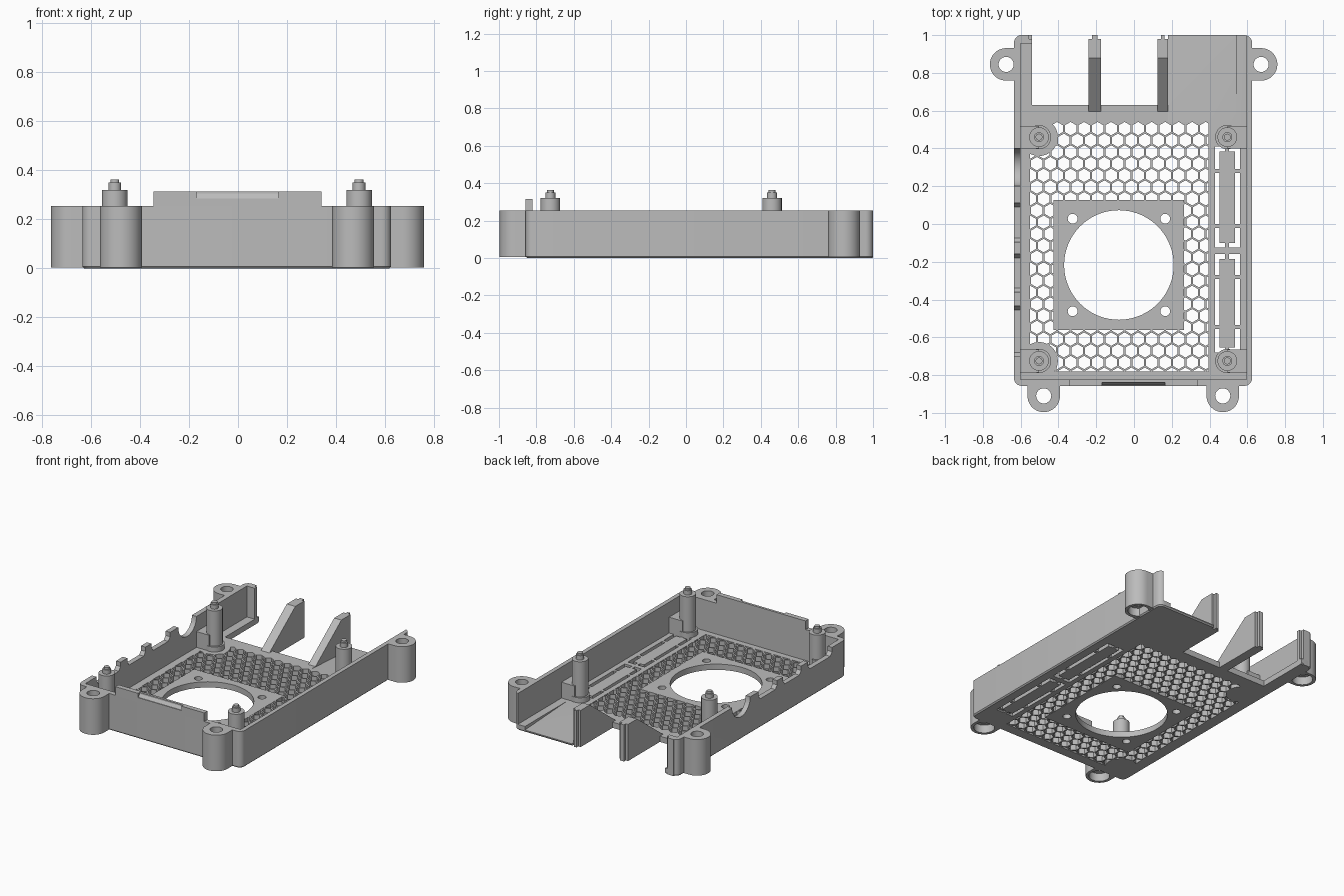
import bpy, bmesh, math
from mathutils import Matrix

if "Cube" in bpy.data.objects:
    bpy.data.objects.remove(bpy.data.objects["Cube"])

grey = bpy.data.materials.new("plain_grey")
grey.use_nodes = True
colour = (0.5, 0.5, 0.5, 1)
grey.diffuse_color = colour
grey.node_tree.nodes["Principled BSDF"].inputs["Base Color"].default_value = colour

L, R, F, B = -0.635, 0.625, -0.857, 1.0     # outer walls
WALL, FLOOR, TOP = 0.035, 0.04, 0.255


def finish(bm, name):
    bmesh.ops.recalc_face_normals(bm, faces=bm.faces)
    mesh = bpy.data.meshes.new(name)
    bm.to_mesh(mesh)
    bm.free()
    mesh.materials.append(grey)
    obj = bpy.data.objects.new(name, mesh)
    bpy.context.collection.objects.link(obj)
    return obj


def add_prism(bm, pts, z0, z1):
    face = bm.faces.new([bm.verts.new((x, y, z0)) for x, y in pts])
    out = bmesh.ops.extrude_face_region(bm, geom=[face])
    verts = [v for v in out["geom"] if isinstance(v, bmesh.types.BMVert)]
    bmesh.ops.translate(bm, verts=verts, vec=(0, 0, z1 - z0))


def prism(name, pts, z0, z1):
    bm = bmesh.new()
    add_prism(bm, pts, z0, z1)
    return finish(bm, name)


def rect(x0, x1, y0, y1):
    return [(x0, y0), (x1, y0), (x1, y1), (x0, y1)]


def box(name, x0, x1, y0, y1, z0, z1):
    return prism(name, rect(x0, x1, y0, y1), z0, z1)


def arc(cx, cy, r, start=0, sweep=360, n=40):
    count = n if sweep == 360 else n + 1
    angles = [math.radians(start + sweep * i / n) for i in range(count)]
    return [(cx + r * math.cos(a), cy + r * math.sin(a)) for a in angles]


def side_prism(name, yz, x0, x1):
    """Profile in the y-z plane, extruded along x."""
    obj = prism(name, yz, x0, x1)
    obj.data.transform(Matrix(((0, 0, 1, 0), (1, 0, 0, 0), (0, 1, 0, 0), (0, 0, 0, 1))))
    return obj


def cut(obj, *cutters):
    for cutter in cutters:
        mod = obj.modifiers.new("cut", "BOOLEAN")
        mod.operation, mod.solver, mod.object = "DIFFERENCE", "EXACT", cutter
        graph = bpy.context.evaluated_depsgraph_get()
        mesh = bpy.data.meshes.new_from_object(obj.evaluated_get(graph))
        obj.modifiers.clear()
        obj.data = mesh
        bpy.data.objects.remove(cutter)
    return obj


# Tray shell with rounded corners and a fine chamfer underneath
c = 0.04
outline = (arc(R - c, B - c, c, 0, 90, 6) + arc(L + c, B - c, c, 90, 90, 6)
           + arc(L + c, F + c, c, 180, 90, 6) + arc(R - c, F + c, c, 270, 90, 6))
shell = prism("tray_shell", outline, 0, TOP)
bm = bmesh.new()
bm.from_mesh(shell.data)
edges = [e for e in bm.edges if all(v.co.z < 0.001 for v in e.verts)]
bmesh.ops.bevel(bm, geom=edges, offset=0.008, segments=1, affect="EDGES")
bm.to_mesh(shell.data)
bm.free()

HX0, HX1, HY0, HY1 = -0.55, 0.395, -0.78, 0.54     # vent window
cut(shell,
    box("cavity", L + WALL, R - 0.03, F + WALL, 1.2, FLOOR, 1),
    box("rear_notch", -0.54, 0.18, 0.63, 1.2, -1, 1),
    box("vent_window", HX0, HX1, HY0, HY1, -1, 1),
    side_prism("ramp_cut", [(0.54, FLOOR), (1.1, 0.01), (1.1, 0.2), (0.54, 0.2)], 0.18, 0.54))

# Port notches in the side wall
for y0, y1 in ((-0.095, 0.11), (-0.36, -0.16), (-0.70, -0.435)):
    s = 0.02
    cut(shell, side_prism("port_cut", [(y0 + s, TOP - 0.055), (y1 - s, TOP - 0.055), (y1, TOP - 0.03),
                                       (y1, 1), (y0, 1), (y0, TOP - 0.03)], L - 0.1, L + 0.1))
cut(shell, side_prism("jack_cut", arc(0.3, TOP, 0.1), L - 0.1, L + 0.1))

# Long slots with tied islands
for y0, y1, ties in ((-0.125, 0.41, (0.28, -0.01)), (-0.68, -0.16, (-0.28, -0.545))):
    cut(shell, box("slot_cut", 0.43, 0.56, y0, y1, -1, 1))
    box("slot_island", 0.452, 0.535, y0 + 0.025, y1 - 0.025, 0, FLOOR)
    for y in ties:
        box("slot_tie", 0.425, 0.565, y - 0.01, y + 0.01, 0, FLOOR)
    for y in (y0, y1):
        box("slot_end_tie", 0.483, 0.503, y - 0.03, y + 0.03, 0, FLOOR)

# Hexagon vent panel
panel = box("vent_panel", HX0, HX1, HY0, HY1, 0, FLOOR)
bm = bmesh.new()
pitch = 0.0715
for row in range(22):
    y = 0.505 - row * pitch * 0.866
    for col in range(15):
        x = HX0 + (col + 0.5 * (row % 2)) * pitch
        add_prism(bm, arc(x, y, 0.0355, 30, 360, 6), -0.1, 0.1)
cut(panel, finish(bm, "hexagon_cut"))

# Fan mount plate
fx, fy = -0.08, -0.217
fan = box("fan_plate", -0.425, 0.265, -0.56, 0.127, 0, FLOOR)
cut(fan, prism("fan_cut", arc(fx, fy, 0.29, n=72), -1, 1))
for sx in (-1, 1):
    for sy in (-1, 1):
        cut(fan, prism("screw_cut", arc(fx + sx * 0.245, fy + sy * 0.245, 0.026, n=20), -1, 1))
# the vent panel must also be open beneath the plate
cut(panel, box("fan_window", -0.42, 0.26, -0.555, 0.122, -1, 1))

# Standoffs with wall braces
for x, wall in ((-0.503, L + 0.01), (0.494, R - 0.01)):
    for y in (-0.725, 0.46):
        out = 1 if x > 0 else -1
        if out < 0:
            prism("standoff_pad", arc(x, y, 0.1), 0, FLOOR)
        prism("standoff_base", arc(x, y, 0.064), 0.01, 0.075)
        lo, hi = sorted((x, wall))
        box("standoff_brace", lo, hi, y - 0.06, y + 0.06, 0.01, 0.15)
        prism("standoff_post", arc(x, y, 0.052), 0.01, 0.32)
        prism("standoff_pin", arc(x, y, 0.026, n=24), 0.31, 0.35)
        prism("standoff_tip", arc(x, y, 0.018, n=24), 0.345, 0.363)


# Screw ears: rounded lug, through hole and pocket underneath
def ear(name, x, y, angle, reach):
    r = 0.086
    lug = arc(0, 0, r, 90, 180, 24) + [(reach, -r), (reach, r)]
    a = math.radians(angle)
    pts = [(x + u * math.cos(a) - v * math.sin(a), y + u * math.sin(a) + v * math.cos(a)) for u, v in lug]
    cut(prism(name, pts, 0.004, TOP),
        prism("hole_cut", arc(x, y, 0.04, n=28), -1, 1),
        prism("pocket_cut", arc(x, y, 0.066, n=28), -1, 0.06))


ear("rear_right_ear", -0.677, 0.845, 0, 0.06)
ear("rear_left_ear", 0.673, 0.845, 180, 0.06)
ear("front_right_ear", -0.478, -0.91, 90, 0.07)
ear("front_left_ear", 0.47, -0.91, 90, 0.07)

# Rear fins with sloped fronts and narrow tongues
for x0, x1 in ((-0.24, -0.175), (0.125, 0.18)):
    side_prism("rear_fin", [(0.595, 0), (0.98, 0), (0.98, TOP), (0.88, TOP), (0.595, FLOOR)], x0, x1)
    box("fin_tongue", x0 + 0.018, x1 - 0.018, 0.97, B, 0, TOP)

# Rear post on the port side
box("rear_post", L + 0.02, -0.54, 0.955, 0.98, 0, TOP)
box("rear_post_tongue", L + 0.03, -0.557, 0.97, B, 0, TOP)

# Raised front lip with a finger notch
lip = box("front_lip", -0.345, 0.34, F, F + WALL, TOP - 0.02, 0.315)
cut(lip, side_prism("notch_cut", [(F - 0.01, 0.285), (F + 0.005, 0.285), (F + 0.018, 0.305),
                                  (F + 0.018, 0.4), (F - 0.01, 0.4)], -0.17, 0.165))

bpy.ops.object.select_all(action="DESELECT")
for obj in bpy.context.collection.objects:
    if obj.type == "MESH" and grey.name in obj.data.materials:
        obj.select_set(True)
        bpy.context.view_layer.objects.active = obj
bpy.ops.object.shade_smooth_by_angle(angle=math.radians(30))
